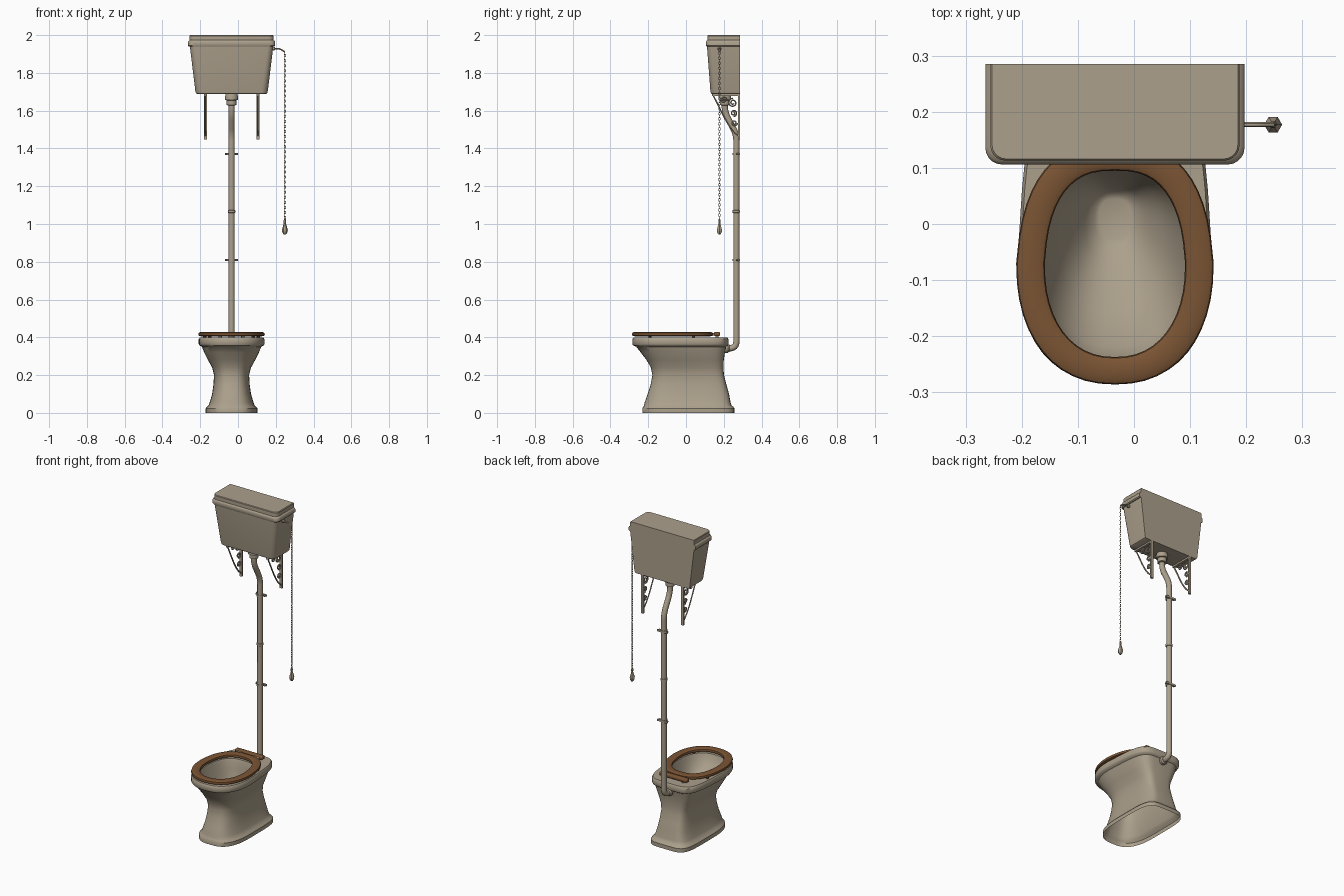
import bpy, bmesh, math
from math import cos, sin, pi, copysign
from mathutils import Vector

if "Cube" in bpy.data.objects:
    bpy.data.objects.remove(bpy.data.objects["Cube"])

CX = -0.034  # centre line of bowl, pipe and cistern


def material(name, col):
    m = bpy.data.materials.new(name)
    m.diffuse_color = (*col, 1)
    m.use_nodes = True
    m.node_tree.nodes["Principled BSDF"].inputs["Base Color"].default_value = m.diffuse_color
    return m


CERAMIC = material("warm_stone", (0.413, 0.352, 0.262))
WOOD = material("brown_wood", (0.195, 0.089, 0.034))


def finish(name, bm, mat):
    bmesh.ops.recalc_face_normals(bm, faces=bm.faces)
    me = bpy.data.meshes.new(name)
    bm.to_mesh(me)
    bm.free()
    me.materials.append(mat)
    ob = bpy.data.objects.new(name, me)
    bpy.context.collection.objects.link(ob)
    return ob


def loft(name, rings, mat, cap0=True, cap1=True, closed=False):
    bm = bmesh.new()
    vs = [[bm.verts.new(p) for p in r] for r in rings]
    n = len(vs[0])
    pairs = list(zip(vs, vs[1:])) + ([(vs[-1], vs[0])] if closed else [])
    for a, b in pairs:
        for i in range(n):
            j = (i + 1) % n
            bm.faces.new((a[i], a[j], b[j], b[i]))
    if cap0 and not closed:
        bm.faces.new(vs[0])
    if cap1 and not closed:
        bm.faces.new(vs[-1])
    return finish(name, bm, mat)


def egg(z, hw, y0, y1, yw, nf=2.2, nb=4, taper=0.0, n=48):
    """Egg outline: widest at yw, separate squareness for front and back."""
    pts = []
    for i in range(n):
        t = 2 * pi * i / n
        c, s = cos(t), sin(t)
        e = 2 / (nb if s > 0 else nf)
        fy = abs(s) ** e
        x = hw * copysign(abs(c) ** e, c)
        if s > 0:
            x *= 1 - taper * fy
        pts.append((CX + x, yw + ((y1 - yw) if s > 0 else (y0 - yw)) * fy, z))
    return pts


def tank(z, hw, y0, r, y1=0.285):
    """Flat-backed outline with rounded front corners."""
    pts = [(CX + hw, y1, z), (CX - hw, y1, z)]
    for cx, a0 in ((CX - hw + r, pi), (CX + hw - r, 1.5 * pi)):
        for k in range(6):
            a = a0 + k * pi / 10
            pts.append((cx + r * cos(a), y0 + r + r * sin(a), z))
    return pts


def lathe(name, prof, centre, mat, n=24, axis="z"):
    rings = []
    for h, r in prof:
        ring = []
        for i in range(n):
            a, b = r * cos(2 * pi * i / n), r * sin(2 * pi * i / n)
            p = {"z": (a, b, h), "y": (a, h, b), "x": (h, a, b)}[axis]
            ring.append(Vector(p) + Vector(centre))
        rings.append(ring)
    return loft(name, rings, mat)


def box(name, lo, hi, mat, bevel=0.0):
    bm = bmesh.new()
    bmesh.ops.create_cube(bm, size=1)
    for v in bm.verts:
        v.co = [(l + h) / 2 + c * (h - l) for c, l, h in zip(v.co, lo, hi)]
    if bevel:
        bmesh.ops.bevel(bm, geom=bm.edges[:], offset=bevel, segments=3, affect='EDGES', profile=0.5)
    return finish(name, bm, mat)


def tube(name, paths, radius, mat, cyclic=False, res=1):
    cu = bpy.data.curves.new(name, 'CURVE')
    cu.dimensions = '3D'
    cu.bevel_depth, cu.bevel_resolution, cu.use_fill_caps = radius, res, True
    for path in paths:
        sp = cu.splines.new('POLY')
        sp.points.add(len(path) - 1)
        for p, q in zip(sp.points, path):
            p.co = (*q, 1)
        sp.use_cyclic_u = cyclic
    tmp = bpy.data.objects.new(name + "_curve", cu)
    bpy.context.collection.objects.link(tmp)
    dg = bpy.context.evaluated_depsgraph_get()
    me = bpy.data.meshes.new_from_object(tmp.evaluated_get(dg))
    bpy.data.objects.remove(tmp)
    me.name = name
    me.materials.clear()
    me.materials.append(mat)
    ob = bpy.data.objects.new(name, me)
    bpy.context.collection.objects.link(ob)
    return ob


def fillet(pts, d, steps=8):
    pts = [Vector(p) for p in pts]
    out = [pts[0]]
    for a, b, c in zip(pts, pts[1:], pts[2:]):
        p, q = b + (a - b).normalized() * d, b + (c - b).normalized() * d
        for k in range(steps + 1):
            t = k / steps
            out.append(p * (1 - t) ** 2 + b * 2 * t * (1 - t) + q * t * t)
    return out + [pts[-1]]


# Pedestal: outer skin up to the rim, then down the inside of the bowl
outer = [(0, .137, -.231, .257), (.024, .137, -.231, .257), (.032, .131, -.226, .251),
         (.040, .122, -.222, .241), (.055, .116, -.219, .236), (.10, .103, -.203, .228),
         (.15, .096, -.187, .214), (.20, .093, -.178, .201), (.24, .103, -.186, .198),
         (.28, .125, -.209, .200), (.32, .145, -.240, .206), (.350, .157, -.263, .213),
         (.357, .170, -.280, .222), (.364, .174, -.284, .225), (.390, .174, -.284, .225),
         (.398, .169, -.279, .220)]
inner = [(.398, .132, -.243, .102, -.07), (.385, .127, -.239, .097, -.07), (.34, .116, -.218, .092, -.06),
         (.28, .088, -.150, .082, -.03), (.22, .052, -.070, .065, 0), (.202, .036, -.038, .054, .01),
         (.198, .028, -.028, .045, .01)]
rings = []
for z, hw, y0, y1 in outer:
    k = min(1, max(0, (z - .2) / .15))
    rings.append(egg(z, hw, y0, y1, -.07 * k, 2.9 - .55 * k, 5, .10 * k))
rings += [egg(z, hw, y0, y1, yw, 2.4, 2.8, .05) for z, hw, y0, y1, yw in inner]
loft("pedestal_bowl", rings, CERAMIC, cap0=False)

# Seat ring with rounded section
sec = []
for k in range(12):
    a = 2 * pi * k / 12
    f = (1 + copysign(abs(cos(a)) ** .6, cos(a))) / 2     # 0 inner edge, 1 outer edge
    z = .4165 + .0115 * copysign(abs(sin(a)) ** .7, sin(a))
    sec.append(egg(z, .125 + .051 * f, -.237 - .049 * f, .095 + .05 * f, -.07, 2.25, 2.7, .10))
loft("seat", sec, WOOD, closed=True)
box("seat_hinge_rail", (CX - .095, .148, .406), (CX + .095, .180, .428), WOOD, .007)
for s in (-1, 1):
    lathe("hinge_barrel", [(-.02, .007), (.02, .007)], (CX + s * .06, .147, .416), CERAMIC, 12, "x")
    lathe("hinge_post", [(.395, .009), (.412, .009)], (CX + s * .06, .164, 0), CERAMIC, 12)
    for y, dx in ((-.19, .115), (.04, .142)):
        lathe("seat_buffer", [(.396, .009), (.408, .009)], (CX + s * dx, y, 0), WOOD, 10)

# Cistern body and moulded lid
loft("cistern", [tank(1.688, .182, .138, .03), tank(1.692, .188, .132, .032), tank(1.705, .192, .129, .034),
                 tank(1.942, .221, .111, .03)], CERAMIC)
loft("cistern_lid", [tank(1.940, .226, .109, .03), tank(1.945, .231, .106, .03), tank(1.963, .231, .106, .03),
                     tank(1.969, .228, .108, .03), tank(1.973, .222, .113, .027), tank(1.996, .222, .113, .027),
                     tank(2.0, .219, .116, .025)], CERAMIC)

# Flush pipe with nuts, collars and wall clips
path = [(CX, .205, 1.69), (CX, .205, 1.59), (CX, .267, 1.475), (CX, .267, .342), (CX, .195, .342)]
tube("flush_pipe", [fillet(path, .038)], .0165, CERAMIC, res=4)
lathe("cistern_outlet", [(1.628, .018), (1.63, .026), (1.655, .026), (1.657, .034), (1.676, .034), (1.69, .030)],
      (CX, .205, 0), CERAMIC)
lathe("pipe_joint", [(1.058, .0165), (1.06, .0195), (1.072, .0195), (1.074, .0165)], (CX, .2655, 0), CERAMIC)
lathe("bowl_inlet", [(.200, .024), (.222, .024), (.230, .018)], (CX, 0, .342), CERAMIC, 24, "y")
for z in (.81, 1.37):
    lathe("clip_ring", [(-.006, .0195), (.006, .0195)], (CX, .2655, z), CERAMIC)
    box("clip_bar", (CX - .034, .277, z - .006), (CX + .034, .285, z + .006), CERAMIC)
    for s in (-1, 1):
        lathe("clip_screw", [(.266, .003), (.268, .005), (.279, .005)], (CX + s * .028, 0, z), CERAMIC, 8, "y")


# Scrolled brackets under the cistern
def spiral(x, y, z, r, a0, turn):
    return [(x, y + r * (1 - .75 * k / 24) * cos(a0 + turn * k / 24),
             z + r * (1 - .75 * k / 24) * sin(a0 + turn * k / 24)) for k in range(25)]


for s in (-1, 1):
    x = CX + s * .139
    box("bracket_wall_bar", (x - .008, .274, 1.447), (x + .008, .285, 1.69), CERAMIC)
    box("bracket_arm", (x - .008, .138, 1.678), (x + .008, .285, 1.69), CERAMIC)
    brace = [(x, .145 + .13 * sin(k * pi / 24), 1.465 + .213 * cos(k * pi / 24) ** 1.0) for k in range(13)]
    brace = [(x, .145 + .13 * (1 - cos(k * pi / 24)) * .45 + .13 * .55 * k / 12,
              1.678 - .21 * (.55 * k / 12 + .45 * sin(k * pi / 24) ** 2)) for k in range(13)]
    scrolls = [spiral(x, .248, 1.642, .024, pi / 2, 3.3 * pi), spiral(x, .200, 1.656, .018, 0, 3 * pi),
               spiral(x, .256, 1.535, .017, 0, -3 * pi), spiral(x, .252, 1.587, .018, -pi / 2, 3 * pi)]
    tube("bracket_scrolls", [brace] + scrolls, .0042, CERAMIC)

# Lever, chain and pull
PX, PY = .248, .177
tube("flush_lever", [fillet([(.15, PY, 1.928), (.222, PY, 1.928), (PX, PY, 1.911)], .012, 4)], .0045, CERAMIC)
lathe("lever_boss", [(.17, .010), (.192, .010), (.197, .006)], (0, PY, 1.928), CERAMIC, 12, "x")
links = []
for i in range(66):
    zc, ring = 1.905 - i * .0134, []
    for k in range(8):
        a = 2 * pi * k / 8
        u, w = .0042 * cos(a), .0085 * sin(a)
        ring.append((PX + (u if i % 2 else 0), PY + (0 if i % 2 else u), zc + w))
    links.append(ring)
tube("chain", links, .0016, CERAMIC, cyclic=True, res=0)
lathe("chain_pull", [(1.028, .004), (1.018, .007), (1.002, .006), (.985, .011), (.968, .016),
                     (.957, .014), (.944, .006)], (PX, PY, 0), CERAMIC, 6)

# Smooth shading with crisp edges
for ob in bpy.context.scene.objects:
    ob.select_set(True)
    bpy.context.view_layer.objects.active = ob
bpy.ops.object.shade_smooth_by_angle(angle=math.radians(35))
